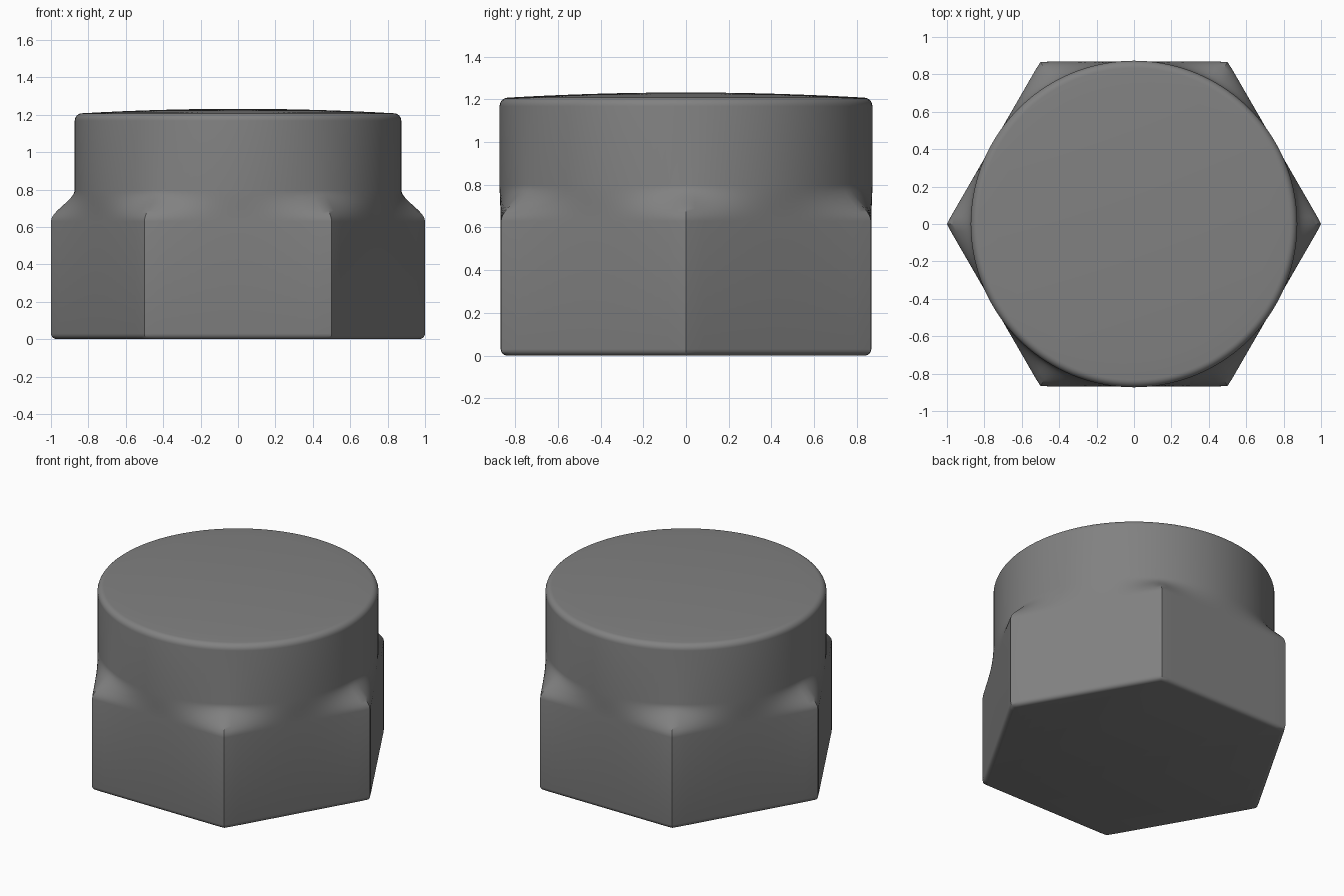
import bpy, bmesh, math

if "Cube" in bpy.data.objects:
    bpy.data.objects.remove(bpy.data.objects["Cube"])

SEGMENTS = 144
APOTHEM, CORNER, CAP_R = 0.868, 1.0, 0.873
BOTTOM_BEVEL, TOP_FILLET = 0.03, 0.04
SHOULDER_LOW, SHOULDER_HIGH, RIM_Z, CROWN = 0.63, 0.80, 1.208, 0.024


def hex_radius(angle):
    """Radius of a hexagon with corners on the x axis."""
    local = (angle % (math.pi / 3)) - math.pi / 6
    return min(APOTHEM / math.cos(local), CORNER)


# Rings as (height, inset, blend from hexagon 0 to circle 1)
rings = []
for i in range(5):  # rounded bottom edge
    a = math.pi / 2 * i / 4
    rings.append((BOTTOM_BEVEL * (1 - math.cos(a)), BOTTOM_BEVEL * (1 - math.sin(a)), 0))
for i in range(13):  # shoulder from hexagon to round cap
    t = i / 12
    z = SHOULDER_LOW + (SHOULDER_HIGH - SHOULDER_LOW) * t
    rings.append((z, 0, t * t * (3 - 2 * t)))
for i in range(7):  # rounded top rim
    a = math.pi / 2 * i / 6
    rings.append((RIM_Z - TOP_FILLET * (1 - math.sin(a)), TOP_FILLET * (1 - math.cos(a)), 1))
flat_r = CAP_R - TOP_FILLET
for i in range(1, 8):  # slightly domed top
    r = flat_r * (1 - i / 8)
    rings.append((RIM_Z + CROWN * (1 - (r / flat_r) ** 2), CAP_R - r, 1))

bm = bmesh.new()
loops = []
for z, inset, blend in rings:
    loop = []
    for s in range(SEGMENTS):
        a = 2 * math.pi * s / SEGMENTS
        base = hex_radius(a) * (1 - blend) + CAP_R * blend
        r = base - inset * (base / CAP_R if blend == 0 else 1)
        loop.append(bm.verts.new((r * math.cos(a), r * math.sin(a), z)))
    loops.append(loop)
for low, high in zip(loops, loops[1:]):
    for s in range(SEGMENTS):
        n = (s + 1) % SEGMENTS
        bm.faces.new((low[s], low[n], high[n], high[s]))

# Flat underside and crown centre
bm.faces.new(list(reversed(loops[0])))
centre = bm.verts.new((0, 0, RIM_Z + CROWN))
for s in range(SEGMENTS):
    bm.faces.new((loops[-1][s], loops[-1][(s + 1) % SEGMENTS], centre))

mesh = bpy.data.meshes.new("hex_cap")
bm.to_mesh(mesh)
bm.free()
cap = bpy.data.objects.new("hex_cap", mesh)
bpy.context.collection.objects.link(cap)

grey = bpy.data.materials.new("steel grey")
grey.diffuse_color = (0.22, 0.22, 0.22, 1)
grey.use_nodes = True
grey.node_tree.nodes["Principled BSDF"].inputs["Base Color"].default_value = grey.diffuse_color
mesh.materials.append(grey)

bpy.context.view_layer.objects.active = cap
cap.select_set(True)
bpy.ops.object.shade_smooth_by_angle(angle=math.radians(35))
